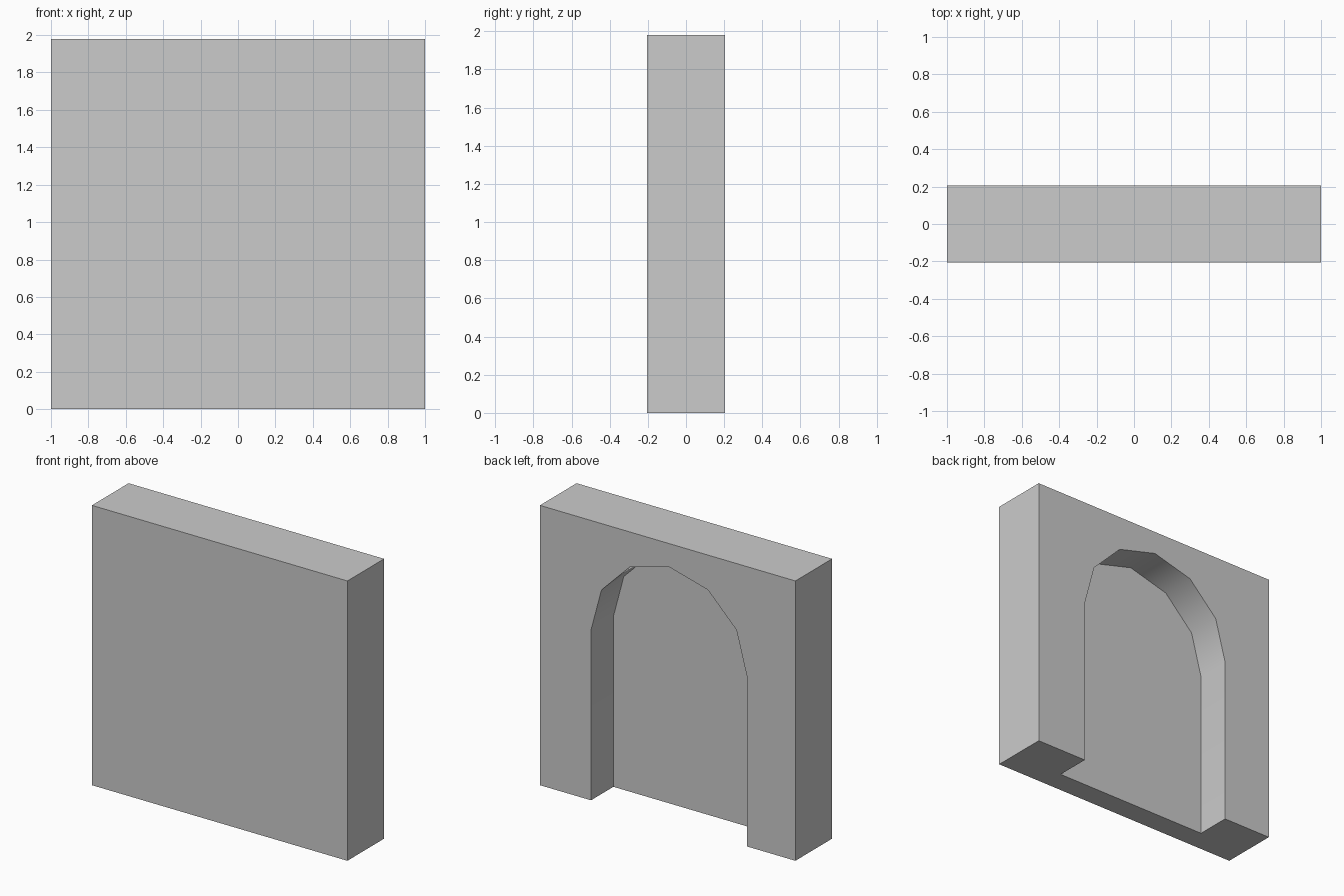
import bpy, bmesh
from math import cos, sin, pi, radians

if "Cube" in bpy.data.objects:
    bpy.data.objects.remove(bpy.data.objects["Cube"])

W, D, H = 2.0, 0.41, 1.98            # wall block size
CX, SPRING, R = -0.01, 1.205, 0.61   # niche centre, spring height, radius
NICHE_Y = -0.045                     # plane of the niche's rear panel


def prism(name, profile, y0, y1):
    """Extrude an x-z outline from y0 to y1."""
    bm = bmesh.new()
    face = bm.faces.new([bm.verts.new((x, y0, z)) for x, z in profile])
    ext = bmesh.ops.extrude_face_region(bm, geom=[face])
    verts = [g for g in ext["geom"] if isinstance(g, bmesh.types.BMVert)]
    bmesh.ops.translate(bm, verts=verts, vec=(0, y1 - y0, 0))
    bmesh.ops.recalc_face_normals(bm, faces=bm.faces[:])
    mesh = bpy.data.meshes.new(name)
    bm.to_mesh(mesh)
    bm.free()
    obj = bpy.data.objects.new(name, mesh)
    bpy.context.collection.objects.link(obj)
    return obj


# Solid wall block
wall = prism("arched_niche_wall",
             [(-W/2, 0), (W/2, 0), (W/2, H), (-W/2, H)], -D/2, D/2)

# Six-sided arch outline, running out through the base and the back
arch = [(CX + R*cos(i*pi/6), SPRING + R*sin(i*pi/6)) for i in range(7)]
cutter = prism("niche_cutter",
               [(CX + R, -0.2)] + arch + [(CX - R, -0.2)], NICHE_Y, D)
cutter.hide_render = True

# Carve the niche
cut = wall.modifiers.new("niche", 'BOOLEAN')
cut.operation = 'DIFFERENCE'
cut.solver = 'EXACT'
cut.object = cutter
bpy.context.view_layer.objects.active = wall
wall.select_set(True)
bpy.ops.object.modifier_apply(modifier=cut.name)
bpy.data.objects.remove(cutter, do_unlink=True)

# Smooth arch soffit, crisp wall edges
bpy.ops.object.shade_smooth_by_angle(angle=radians(35))
